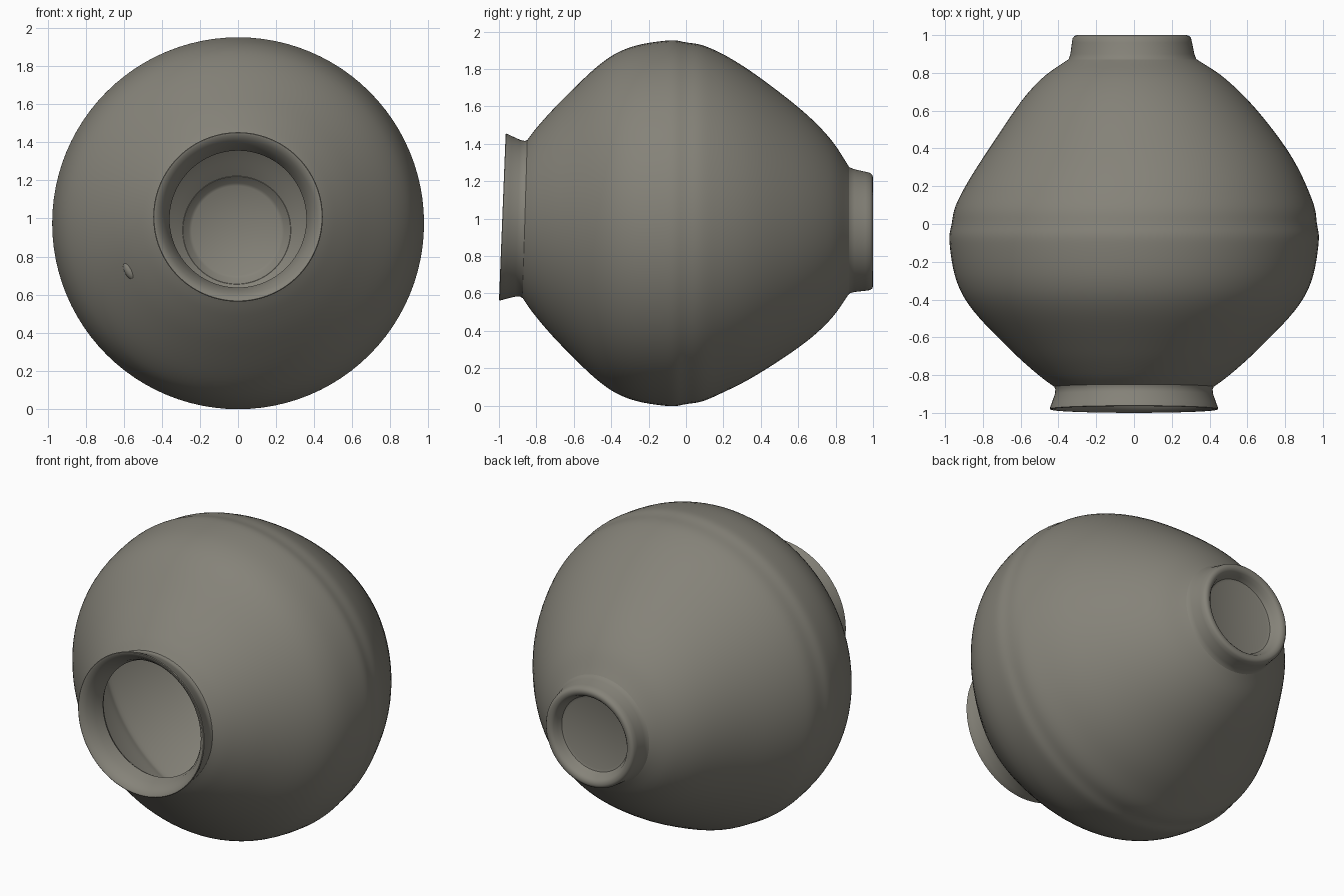
import bpy, bmesh, math
from mathutils import Vector

if "Cube" in bpy.data.objects:
    bpy.data.objects.remove(bpy.data.objects["Cube"])

SEG = 96
clay = bpy.data.materials.new("grey clay")
clay.diffuse_color = (0.235, 0.225, 0.19, 1)
clay.use_nodes = True
clay.node_tree.nodes["Principled BSDF"].inputs["Base Color"].default_value = clay.diffuse_color


def smooth(pts, n=6):
    """Catmull-Rom curve through the profile points."""
    v = [Vector(p) for p in pts]
    v = [2 * v[0] - v[1]] + v + [2 * v[-1] - v[-2]]
    out = []
    for i in range(1, len(v) - 2):
        a, b, c, d = v[i - 1:i + 3]
        for k in range(n):
            t = k / n
            out.append(0.5 * (2 * b + (c - a) * t + (2 * a - 5 * b + 4 * c - d) * t * t
                              + (3 * b - a - 3 * c + d) * t ** 3))
    return [(p.x, p.y) for p in out] + [tuple(pts[-1])]


def axis(y):
    """The hand-thrown pot leans: its axis drifts downwards to the back."""
    x = 0.0 + 0.02 * math.exp(-((y - 0.4) / 0.25) ** 2) - 0.012 * max(0, (y - 0.6) / 0.4)
    z = 0.975 + 0.035 * max(0, (-y - 0.6) / 0.4) - 0.045 * max(0, (y - 0.2) / 0.8)
    return x, z


def tilt(y):
    """The mouth plane leans back slightly at the top."""
    return 0.04 * min(1, max(0, (-y - 0.6) / 0.35))


def lathe(name, profile, closed=False):
    bm = bmesh.new()
    rings = []
    for y, r in profile:
        cx, cz = axis(y)
        if r < 1e-4:
            rings.append([bm.verts.new((cx, y, cz))])
            continue
        ring = []
        for i in range(SEG):
            a = 2 * math.pi * i / SEG
            dx, dz = r * math.cos(a), r * math.sin(a)
            ring.append(bm.verts.new((cx + dx, y + tilt(y) * dz, cz + dz)))
        rings.append(ring)
    pairs = list(zip(rings, rings[1:]))
    if closed:
        pairs.append((rings[-1], rings[0]))
    for p, q in pairs:
        for i in range(SEG):
            j = (i + 1) % SEG
            if len(p) == 1:
                bm.faces.new((p[0], q[j], q[i]))
            elif len(q) == 1:
                bm.faces.new((p[i], p[j], q[0]))
            else:
                bm.faces.new((p[i], p[j], q[j], q[i]))
    bmesh.ops.recalc_face_normals(bm, faces=bm.faces)
    me = bpy.data.meshes.new(name)
    bm.to_mesh(me)
    bm.free()
    ob = bpy.data.objects.new(name, me)
    bpy.context.collection.objects.link(ob)
    finish(ob)
    return ob


def finish(ob):
    ob.data.materials.clear()
    ob.data.materials.append(clay)
    bpy.ops.object.select_all(action='DESELECT')
    ob.select_set(True)
    bpy.context.view_layer.objects.active = ob
    bpy.ops.object.shade_smooth_by_angle(angle=math.radians(35))


# Hollow body: outer wall, then inner wall back to the mouth
outer = smooth([(-0.87, 0.41), (-0.80, 0.505), (-0.67, 0.65), (-0.46, 0.85), (-0.30, 0.94),
                (-0.10, 0.977), (0.0, 0.967), (0.12, 0.94), (0.34, 0.825), (0.61, 0.635),
                (0.77, 0.485), (0.875, 0.335)])
inner = smooth([(0.85, 0.285), (0.74, 0.43), (0.60, 0.575), (0.34, 0.765), (0.0, 0.905),
                (-0.10, 0.915), (-0.30, 0.88), (-0.46, 0.79), (-0.67, 0.59), (-0.83, 0.37)])
lathe("body", outer + inner, closed=True)

# Flared mouth rim with a funnel-shaped inside
lathe("mouth_rim", [(-0.855, 0.425), (-0.875, 0.416), (-0.90, 0.419), (-0.95, 0.436),
                    (-0.97, 0.444), (-0.979, 0.446), (-0.982, 0.442), (-0.98, 0.432),
                    (-0.955, 0.405), (-0.91, 0.378), (-0.85, 0.36), (-0.835, 0.37)], closed=True)

# Foot ring: inside floor, wall, rounded foot and recessed base
lathe("foot_ring", [(0.895, 0), (0.895, 0.235), (0.885, 0.25), (0.85, 0.283), (0.86, 0.352),
                    (0.875, 0.337), (0.90, 0.328), (0.96, 0.318), (0.985, 0.313), (0.996, 0.303),
                    (1.0, 0.29), (0.996, 0.272), (0.985, 0.26), (0.96, 0.248), (0.935, 0.235),
                    (0.93, 0.22), (0.93, 0)])

# Small lump of clay on the front wall
bpy.ops.mesh.primitive_uv_sphere_add(segments=24, ring_count=12, location=(-0.565, -0.675, 0.725),
                                     rotation=(0, math.radians(-30), 0))
lump = bpy.context.object
lump.name = lump.data.name = "clay_lump"
lump.scale = (0.032, 0.03, 0.055)
finish(lump)
